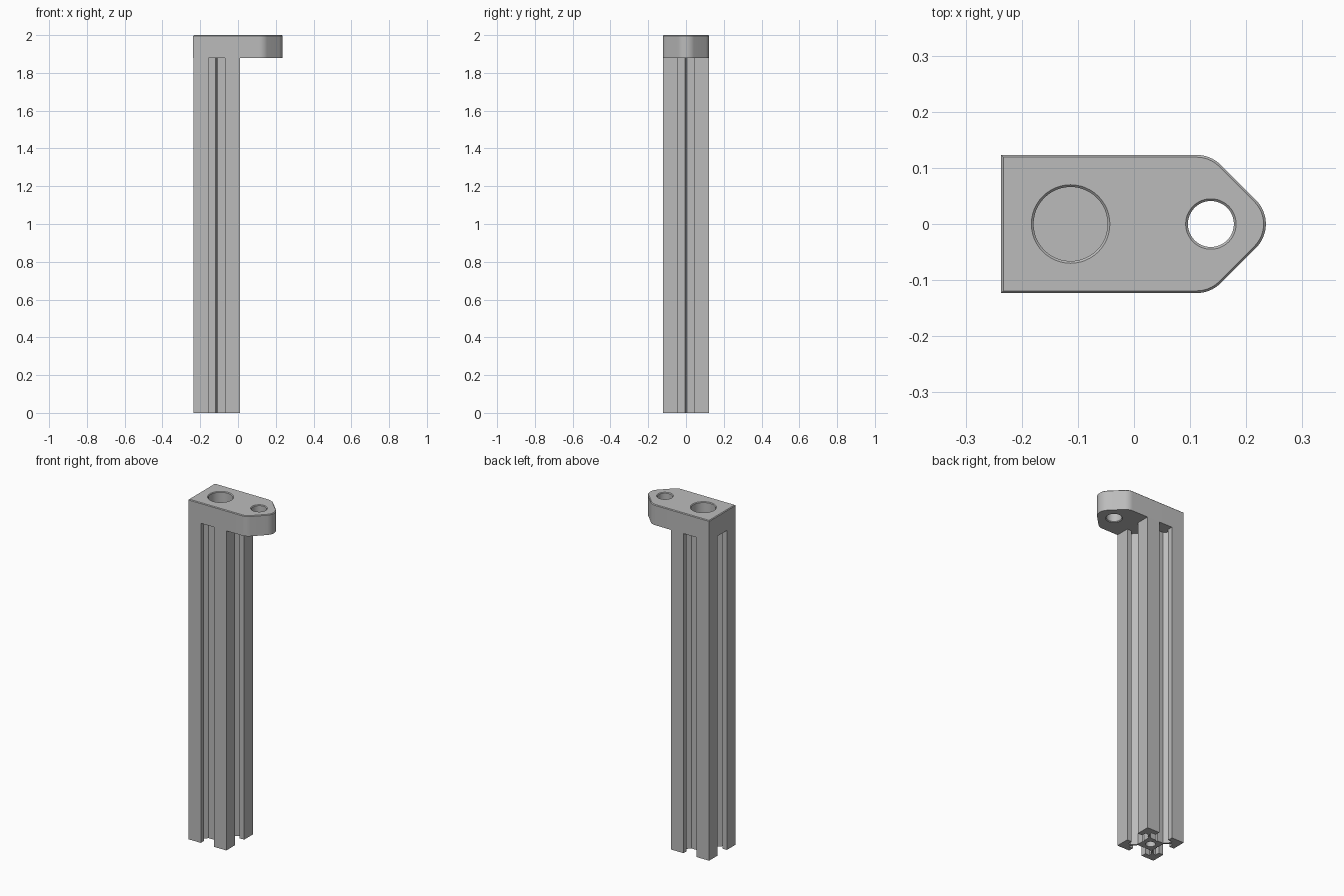
import bpy, bmesh
from math import cos, sin, pi, tan

if "Cube" in bpy.data.objects:
    bpy.data.objects.remove(bpy.data.objects["Cube"])

grey = bpy.data.materials.new("plain grey")
grey.use_nodes = True
grey.diffuse_color = (0.5, 0.5, 0.5, 1)
grey.node_tree.nodes["Principled BSDF"].inputs["Base Color"].default_value = (0.5, 0.5, 0.5, 1)

HALF = 0.123          # half the width of the column
AXIS = -0.113         # x of the column axis
SEAT, TOP = 1.88, 2.0
EDGE = 0.004          # chamfer


def arc(cx, cy, r, a0, a1, n):
    return [(cx + r * cos(a0 + (a1 - a0) * i / n),
             cy + r * sin(a0 + (a1 - a0) * i / n)) for i in range(n + 1)]


def circle(cx, r, n=48):
    return arc(cx, 0, r, 0, 2 * pi, n)[:-1]


def ring(bm, pts, z):
    vs = [bm.verts.new((x, y, z)) for x, y in pts]
    for a, b in zip(vs, vs[1:] + vs[:1]):
        bm.edges.new((a, b))
    return vs


def wall(bm, a, b):
    n = len(a)
    for i in range(n):
        j = (i + 1) % n
        bm.faces.new((a[i], a[j], b[j], b[i]))


def cap(bm, *rings):
    edges = [bm.edges.get((r[i - 1], r[i])) for r in rings for i in range(len(r))]
    bmesh.ops.triangle_fill(bm, use_beauty=True, use_dissolve=False, edges=edges)


def finish(bm, name):
    bmesh.ops.recalc_face_normals(bm, faces=bm.faces)
    me = bpy.data.meshes.new(name)
    bm.to_mesh(me)
    bm.free()
    ob = bpy.data.objects.new(name, me)
    bpy.context.collection.objects.link(ob)
    me.materials.append(grey)
    bpy.ops.object.select_all(action="DESELECT")
    ob.select_set(True)
    bpy.context.view_layer.objects.active = ob
    bpy.ops.object.shade_smooth_by_angle()


# Slotted column: half of one slot, mirrored, then turned round four sides
half_slot = [(0.043, HALF), (0.043, 0.093), (0.07, 0.093), (0.07, 0.079),
             (0.043, 0.05), (0.005, 0.05)]
side = [(HALF, HALF)] + half_slot + [(0, 0.045)]
side += [(-x, y) for x, y in reversed(half_slot)]
section = []
for k in range(4):
    c, s = round(cos(k * pi / 2)), round(sin(k * pi / 2))
    section += [(AXIS + x * c - y * s, x * s + y * c) for x, y in side]

bm = bmesh.new()
foot = ring(bm, section, 0)
bore = ring(bm, circle(AXIS, 0.026, 32), 0)
wall(bm, foot, ring(bm, section, SEAT))
wall(bm, bore, ring(bm, circle(AXIS, 0.026, 32), SEAT))
cap(bm, foot, bore)
finish(bm, "slotted_column")


# Top bracket: square at the back end, rounded point at the other
def outline(d):
    back, tip, w = AXIS - HALF - 0.001 + d, 0.235 - d, HALF - d
    r = 0.06 - d
    slope = tip + r * (2 ** 0.5 - 1)          # x + y along the slanted edge
    start = slope - w - r * tan(pi / 8)
    upper = arc(tip - r, 0, r, 0, pi / 4, 8)
    upper += arc(start, w - r, r, pi / 4, pi / 2, 8) + [(back, w)]
    return upper + [(x, -y) for x, y in reversed(upper[1:])]


bm = bmesh.new()
base = ring(bm, outline(0), SEAT)
rim = ring(bm, outline(0), TOP - EDGE)
top = ring(bm, outline(EDGE), TOP)
wall(bm, base, rim)
wall(bm, rim, top)

# Through hole in the point
HOLE = 0.137
hole = [ring(bm, circle(HOLE, r), z) for r, z in
        ((0.045, SEAT), (0.041, SEAT + EDGE), (0.041, TOP - EDGE), (0.045, TOP))]
for a, b in zip(hole, hole[1:]):
    wall(bm, a, b)

# Blind round pocket above the column
pocket = [ring(bm, circle(AXIS, r), z) for r, z in
          ((0.066, TOP - 0.08), (0.066, TOP - EDGE), (0.07, TOP))]
for a, b in zip(pocket, pocket[1:]):
    wall(bm, a, b)
bm.faces.new(pocket[0])
cap(bm, base, hole[0])
cap(bm, top, hole[-1], pocket[-1])
finish(bm, "top_bracket")
